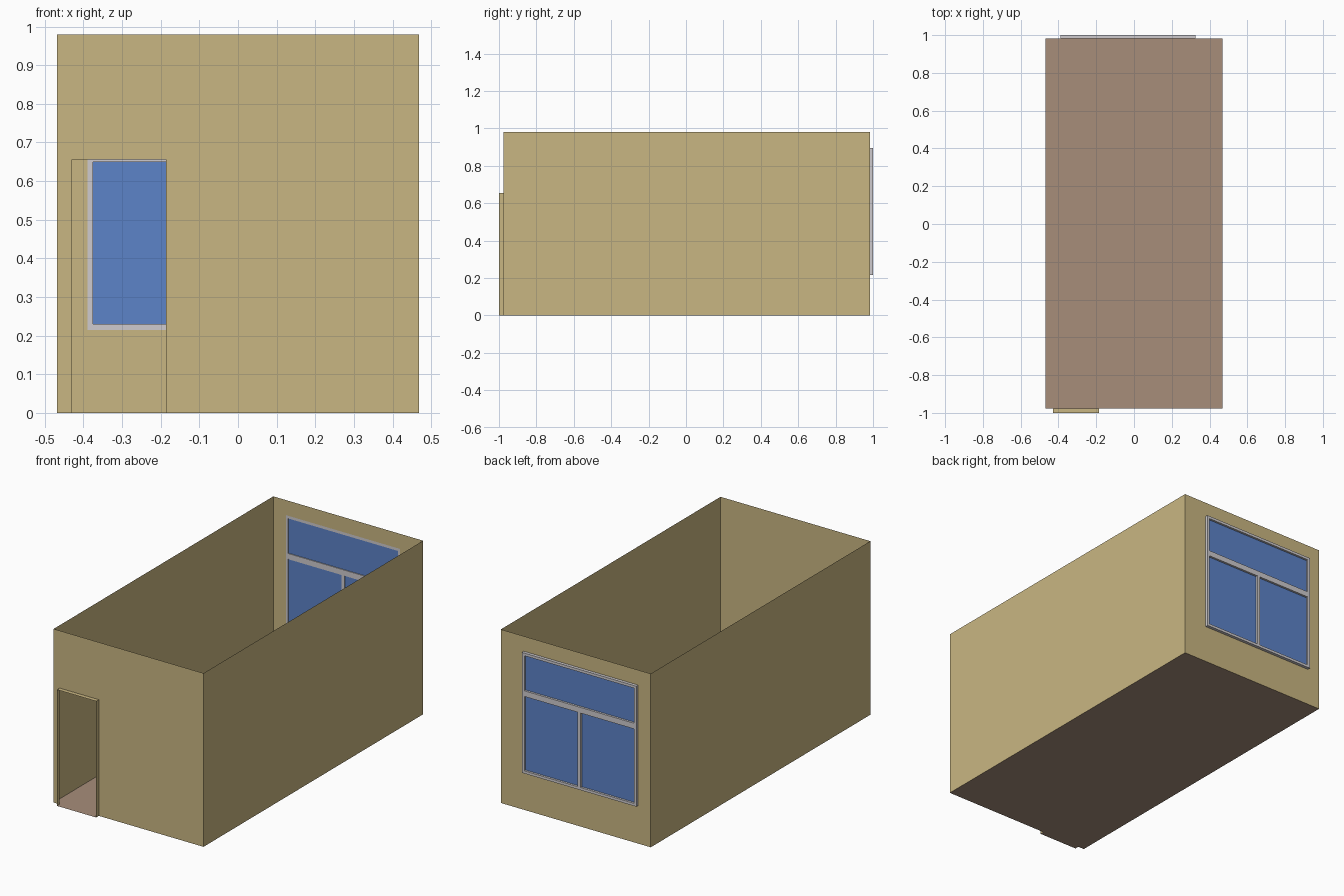
import bpy

if "Cube" in bpy.data.objects:
    bpy.data.objects.remove(bpy.data.objects["Cube"])

# Room extents, door opening and window opening
X, Y0, Y1, H = 0.468, -0.976, 0.983, 0.98
DX0, DX1, DH = -0.43, -0.186, 0.656
WX0, WX1, WZ0, WZ1 = -0.39, 0.325, 0.215, 0.895


def material(name, rgb):
    m = bpy.data.materials.new(name)
    m.diffuse_color = (*rgb, 1)
    m.use_nodes = True
    m.node_tree.nodes["Principled BSDF"].inputs["Base Color"].default_value = m.diffuse_color
    return m


tan = material("tan_wall", (0.584, 0.468, 0.223))
brown = material("brown_floor", (0.386, 0.270, 0.195))
grey = material("grey_frame", (0.62, 0.60, 0.62))
blue = material("blue_glass", (0.107, 0.227, 0.578))


def make(name, verts, faces, mat):
    me = bpy.data.meshes.new(name)
    me.from_pydata(verts, [], faces)
    me.materials.append(mat)
    ob = bpy.data.objects.new(name, me)
    bpy.context.collection.objects.link(ob)
    return ob


def holed_wall(name, y, x0, x1, z0, z1, outward):
    """Single-surface wall facing +-y with a rectangular opening."""
    xs, zs = [-X, x0, x1, X], [0, z0, z1, H]
    verts = [(x, y, z) for z in zs for x in xs]
    faces = []
    for j in range(3):
        for i in range(3):
            if (i, j) == (1, 1) or zs[j] == zs[j + 1]:
                continue
            a = j * 4 + i
            f = (a, a + 1, a + 5, a + 4)
            faces.append(f if outward < 0 else f[::-1])
    make(name, verts, faces, tan)


def box(name, x0, x1, y0, y1, z0, z1, mat):
    v = [(x, y, z) for x in (x0, x1) for y in (y0, y1) for z in (z0, z1)]
    f = [(0, 1, 3, 2), (4, 6, 7, 5), (0, 4, 5, 1),
         (2, 3, 7, 6), (0, 2, 6, 4), (1, 5, 7, 3)]
    make(name, v, f, mat)


# Walls
holed_wall("front_wall", Y0, DX0, DX1, 0, DH, -1)
holed_wall("back_wall", Y1, WX0, WX1, WZ0, WZ1, 1)
for name, x in (("left_wall", -X), ("right_wall", X)):
    f = (0, 1, 2, 3) if x > 0 else (3, 2, 1, 0)
    make(name, [(x, Y0, 0), (x, Y1, 0), (x, Y1, H), (x, Y0, H)], [f], tan)

# Floor with threshold
make("floor", [(-X, Y0, 0), (X, Y0, 0), (X, Y1, 0), (-X, Y1, 0)],
     [(0, 1, 2, 3)], brown)
make("threshold", [(DX0, -1, 0), (DX1, -1, 0), (DX1, Y0, 0), (DX0, Y0, 0)],
     [(0, 1, 2, 3)], brown)

# Door reveal: jamb, lintel, jamb
outline = [(DX0, 0), (DX0, DH), (DX1, DH), (DX1, 0)]
make("door_reveal", [(x, y, z) for y in (-1, Y0) for x, z in outline],
     [(i, i + 1, i + 5, i + 4) for i in range(3)], tan)

# Window frame, transom, mullion and panes
T, YF = 0.015, 1.0
TZ0, TZ1 = 0.65, 0.682
xc = (WX0 + WX1) / 2
for side, x in (("left", WX0), ("right", WX1 - T)):
    box(f"window_stile_{side}", x, x + T, Y1, YF, WZ0, WZ1, grey)
for name, z0, z1 in (("sill_rail", WZ0, WZ0 + T), ("transom", TZ0, TZ1),
                     ("head_rail", WZ1 - T, WZ1)):
    box(f"window_{name}", WX0 + T, WX1 - T, Y1, YF, z0, z1, grey)
box("window_mullion", xc - 0.009, xc + 0.009, Y1, YF, WZ0 + T, TZ0, grey)
for name, x0, x1, z0, z1 in (
        ("left_pane", WX0 + T, xc - 0.009, WZ0 + T, TZ0),
        ("right_pane", xc + 0.009, WX1 - T, WZ0 + T, TZ0),
        ("top_pane", WX0 + T, WX1 - T, TZ1, WZ1 - T)):
    make(name, [(x0, 0.988, z0), (x0, 0.988, z1), (x1, 0.988, z1), (x1, 0.988, z0)],
         [(0, 1, 2, 3)], blue)
